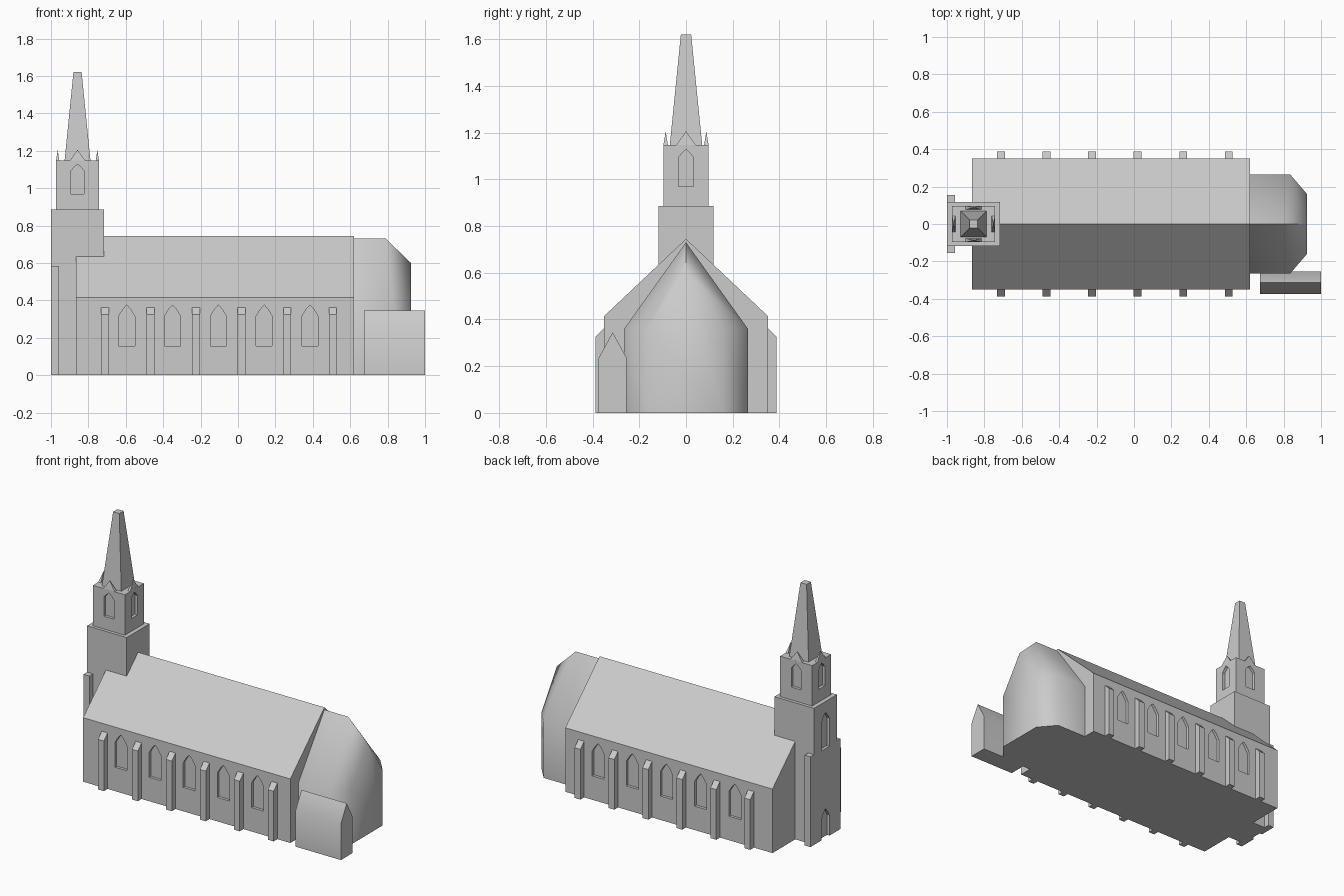
import bpy, bmesh, math
from mathutils import Vector

if "Cube" in bpy.data.objects:
    bpy.data.objects.remove(bpy.data.objects["Cube"])

stone = bpy.data.materials.new("grey_stone")
stone.diffuse_color = (0.6, 0.6, 0.6, 1)
stone.use_nodes = True
stone.node_tree.nodes["Principled BSDF"].inputs["Base Color"].default_value = stone.diffuse_color


def finish(name, bm, smooth=None):
    bmesh.ops.recalc_face_normals(bm, faces=bm.faces[:])
    me = bpy.data.meshes.new(name)
    bm.to_mesh(me)
    bm.free()
    me.materials.append(stone)
    ob = bpy.data.objects.new(name, me)
    bpy.context.collection.objects.link(ob)
    bpy.ops.object.select_all(action='DESELECT')
    ob.select_set(True)
    bpy.context.view_layer.objects.active = ob
    if smooth:
        bpy.ops.object.shade_smooth_by_angle(angle=math.radians(smooth))
    return ob


def loft(bm, rings):
    """Closed solid through rings of equal point count."""
    rings = [[bm.verts.new(p) for p in r] for r in rings]
    n = len(rings[0])
    for r, s in zip(rings, rings[1:]):
        for i in range(n):
            j = (i + 1) % n
            bm.faces.new((r[i], r[j], s[j], s[i]))
    bm.faces.new(rings[0])
    bm.faces.new(rings[-1])


def prism(bm, pts, axis, a, b):
    """Extrude a (horizontal, z) profile along x or y from a to b."""
    put = (lambda t, u, z: (t, u, z)) if axis == 'x' else (lambda t, u, z: (u, t, z))
    loft(bm, [[put(t, u, z) for u, z in pts] for t in (a, b)])


def rect(cx, cy, hx, hy, z):
    return [(cx - hx, cy - hy, z), (cx + hx, cy - hy, z),
            (cx + hx, cy + hy, z), (cx - hx, cy + hy, z)]


def block(bm, cx, cy, hx, hy, z0, z1):
    loft(bm, [rect(cx, cy, hx, hy, z0), rect(cx, cy, hx, hy, z1)])


def house(cy, half, eave, ridge):
    return [(cy - half, 0), (cy + half, 0), (cy + half, eave), (cy, ridge), (cy - half, eave)]


def lancet(c, half, z0, spring, top):
    mid = spring + (top - spring) * 0.62
    return [(c - half, z0), (c + half, z0), (c + half, spring), (c + half * 0.48, mid),
            (c, top), (c - half * 0.48, mid), (c - half, spring)]


def carve(ob, bm):
    cutter = finish("window_cutter", bm)
    cutter.hide_render = True
    bpy.context.view_layer.objects.active = ob
    mod = ob.modifiers.new("windows", 'BOOLEAN')
    mod.operation, mod.solver, mod.object = 'DIFFERENCE', 'EXACT', cutter
    bpy.ops.object.modifier_apply(modifier=mod.name)
    bpy.data.objects.remove(cutter)


DEPTH = 0.018

# Nave with recessed side windows
bm = bmesh.new()
prism(bm, house(0, 0.35, 0.415, 0.745), 'x', -0.865, 0.62)
nave = finish("nave", bm)
bm = bmesh.new()
for i in range(5):
    for s in (-1, 1):
        prism(bm, lancet(-0.595 + 0.245 * i, 0.043, 0.155, 0.315, 0.375), 'y',
              s * (0.35 - DEPTH), s * 0.45)
carve(nave, bm)

# Side buttresses with sloped caps
bm = bmesh.new()
for i in range(6):
    x = -0.711 + 0.2435 * i
    for s in (-1, 1):
        prism(bm, [(s * 0.34, 0), (s * 0.388, 0), (s * 0.388, 0.325), (s * 0.35, 0.363),
                   (s * 0.34, 0.363)], 'x', x - 0.021, x + 0.021)
finish("side_buttresses", bm)

# Tower with west door and window
TX = -0.858
bm = bmesh.new()
block(bm, TX, 0, 0.142, 0.117, 0, 0.885)
tower = finish("tower", bm)
bm = bmesh.new()
prism(bm, lancet(0, 0.042, -0.05, 0.13, 0.19), 'x', -1.1, -1 + DEPTH)
prism(bm, lancet(0, 0.04, 0.58, 0.76, 0.815), 'x', -1.1, -1 + DEPTH)
carve(tower, bm)

# Tower corner buttresses
bm = bmesh.new()
for s in (-1, 1):
    block(bm, -0.979, s * 0.132, 0.021, 0.022, 0, 0.585)
finish("tower_buttresses", bm)

# Belfry with a window on each side
bm = bmesh.new()
block(bm, TX, 0, 0.115, 0.097, 0.88, 1.147)
belfry = finish("belfry", bm)
bm = bmesh.new()
for s in (-1, 1):
    prism(bm, lancet(TX, 0.035, 0.968, 1.093, 1.127), 'y', s * (0.097 - DEPTH), s * 0.2)
    prism(bm, lancet(0, 0.032, 0.968, 1.093, 1.127), 'x',
          TX + s * (0.115 - DEPTH), TX + s * 0.2)
carve(belfry, bm)

# Small gable points around the spire
bm = bmesh.new()
for s in (-1, 1):
    for cx, cy, hx, hy in ((TX, s * 0.087, 0.043, 0.01), (TX + s * 0.106, 0, 0.009, 0.043)):
        base = [bm.verts.new(p) for p in rect(cx, cy, hx, hy, 1.145)]
        tip = bm.verts.new((cx, cy, 1.205))
        bm.faces.new(base)
        for i in range(4):
            bm.faces.new((base[i], base[(i + 1) % 4], tip))
finish("gable_points", bm)

# Spire
bm = bmesh.new()
loft(bm, [rect(TX, 0, 0.07, 0.07, 1.14), rect(TX, 0, 0.022, 0.022, 1.62)])
finish("spire", bm)

# Apse narrowing to its end wall
bm = bmesh.new()
rings = []
for x_wall, x_ridge, half, ridge in ((0.615, 0.615, 0.265, 0.73), (0.835, 0.79, 0.265, 0.73),
                                     (0.925, 0.925, 0.16, 0.6)):
    rings.append([(x_ridge if u == 0 else x_wall, u, z)
                  for u, z in house(0, half, 0.36, ridge)])
loft(bm, rings)
finish("apse", bm, 55)

# Side chapel
bm = bmesh.new()
prism(bm, house(-0.314, 0.06, 0.235, 0.345), 'x', 0.675, 1.0)
finish("side_chapel", bm, 55)
